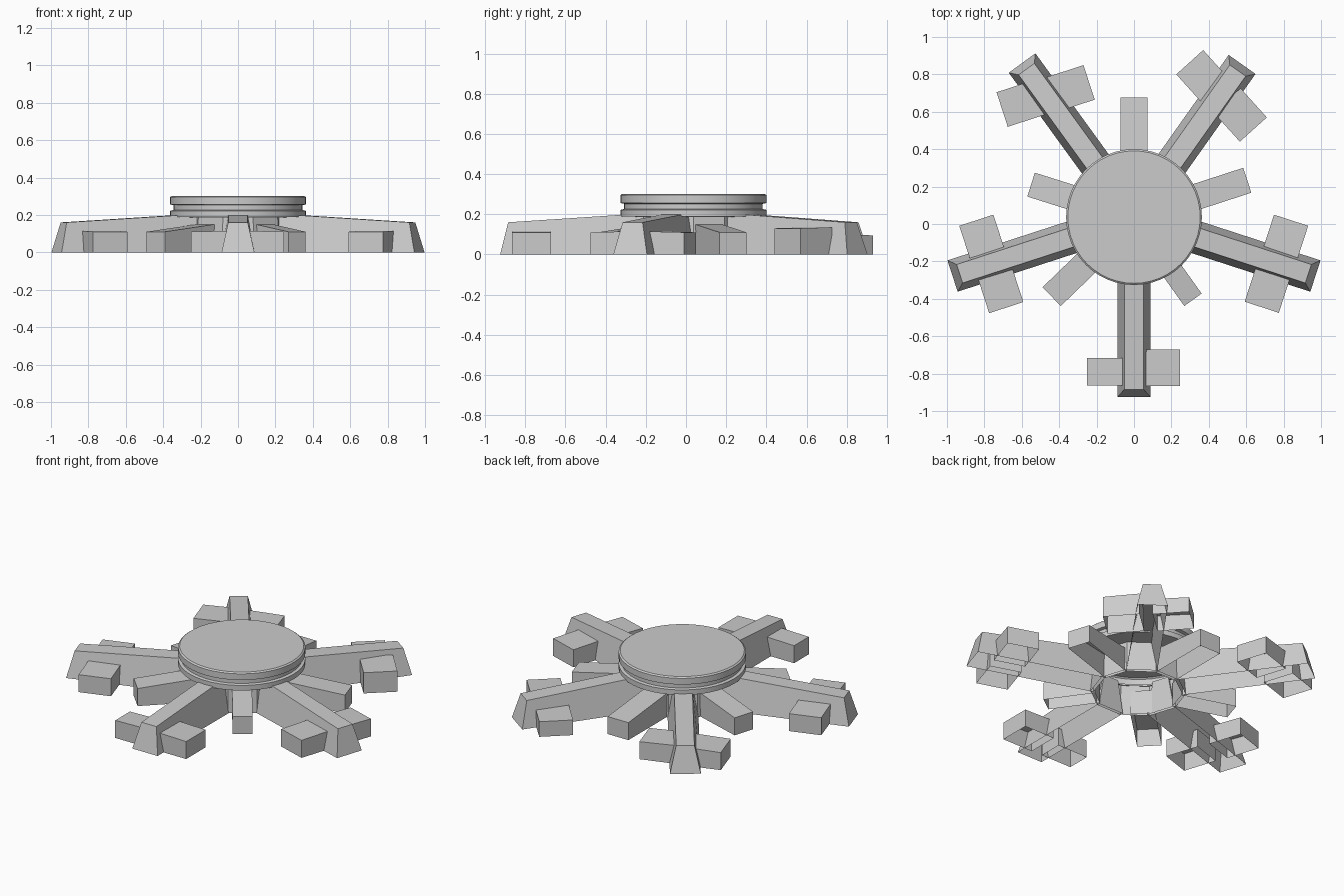
import bpy, bmesh, math
from mathutils import Vector

if "Cube" in bpy.data.objects:
    bpy.data.objects.remove(bpy.data.objects["Cube"], do_unlink=True)

stone = bpy.data.materials.new("pale_grey")
stone.use_nodes = True
stone.diffuse_color = (0.6, 0.6, 0.6, 1)
stone.node_tree.nodes["Principled BSDF"].inputs["Base Color"].default_value = (0.6, 0.6, 0.6, 1)

CENTRE = Vector((0, 0.037, 0))


def finish(bm, name, smooth=False):
    mesh = bpy.data.meshes.new(name)
    bm.to_mesh(mesh)
    bm.free()
    mesh.materials.append(stone)
    ob = bpy.data.objects.new(name, mesh)
    bpy.context.collection.objects.link(ob)
    if smooth:
        bpy.ops.object.select_all(action="DESELECT")
        ob.select_set(True)
        bpy.context.view_layer.objects.active = ob
        bpy.ops.object.shade_smooth_by_angle(angle=math.radians(30))
    return ob


def lathe(name, profile, sides, smooth):
    """Spin an open (radius, height) profile about the hub axis."""
    bm = bmesh.new()
    verts = [bm.verts.new(CENTRE + Vector((r, 0, z))) for r, z in profile]
    edges = [bm.edges.new(pair) for pair in zip(verts, verts[1:])]
    bmesh.ops.spin(bm, geom=verts + edges, cent=CENTRE, axis=(0, 0, 1),
                   angle=math.tau, steps=sides, use_duplicate=False)
    bmesh.ops.remove_doubles(bm, verts=bm.verts, dist=0.0005)
    bmesh.ops.recalc_face_normals(bm, faces=bm.faces)
    return finish(bm, name, smooth)


def shell(name, origin, angle, start, stop, half, top_half, top_stop, z_start, z_stop):
    """Hollow beam along an angle: open underneath, tapering to its top."""
    along = Vector((math.cos(math.radians(angle)), math.sin(math.radians(angle)), 0))
    across = Vector((-along.y, along.x, 0))
    bm = bmesh.new()

    def ring(w, end, za, zb):
        spots = ((start, -w, za), (end, -w, zb), (end, w, zb), (start, w, za))
        return [bm.verts.new(origin + along * s + across * t + Vector((0, 0, z)))
                for s, t, z in spots]

    low = ring(half, stop, 0, 0)
    high = ring(top_half, top_stop, z_start, z_stop)
    bm.faces.new(high)
    for i in range(4):
        j = (i + 1) % 4
        bm.faces.new((low[i], low[j], high[j], high[i]))
    return finish(bm, name)


# Round cap with a groove around its rim
lathe("cap", [(0, 0.302), (0.354, 0.302), (0.363, 0.295), (0.363, 0.256),
              (0.345, 0.252), (0.345, 0.226), (0.363, 0.222), (0.363, 0.19),
              (0.25, 0.186)], 48, True)

# Hollow faceted core under the cap
lathe("core", [(0.262, 0.19), (0.272, 0)], 10, False)

# Five long legs: angle, length
for i, (angle, length) in enumerate([(-90, 0.962), (-18, 1.02), (54.7, 1.0),
                                     (126, 1.018), (198, 1.02)]):
    shell(f"leg_{i + 1}", CENTRE, angle, 0.24, length, 0.088, 0.052,
          length - 0.04, 0.205, 0.16)

# Short feet between the legs: angle, length, half width
for i, (angle, length, half) in enumerate([(90, 0.638, 0.072), (18, 0.637, 0.07),
                                           (162.5, 0.577, 0.067), (224, 0.612, 0.07),
                                           (-54.5, 0.543, 0.057)]):
    shell(f"short_foot_{i + 1}", CENTRE, angle, 0.24, length, half, half,
          length, 0.15, 0.11)

# Side blocks on the legs: middle of outer end, outward angle, half width, height
blocks = [(-0.25, -0.79, 180, 0.073, 0.11), (0.245, -0.768, 0, 0.097, 0.11),
          (0.84, 0.02, 72, 0.096, 0.11), (0.683, -0.445, -108, 0.096, 0.11),
          (-0.843, 0.02, 108, 0.096, 0.11), (-0.683, -0.447, -72, 0.096, 0.11),
          (0.298, 0.865, 132, 0.097, 0.095), (0.638, 0.505, -48, 0.097, 0.13),
          (-0.705, 0.612, 198, 0.097, 0.11), (-0.24, 0.757, 18, 0.097, 0.11)]
for i, (x, y, angle, half, height) in enumerate(blocks):
    shell(f"side_block_{i + 1}", Vector((x, y, 0)), angle, -0.21, 0, half, half,
          0, height + 0.005, height)
